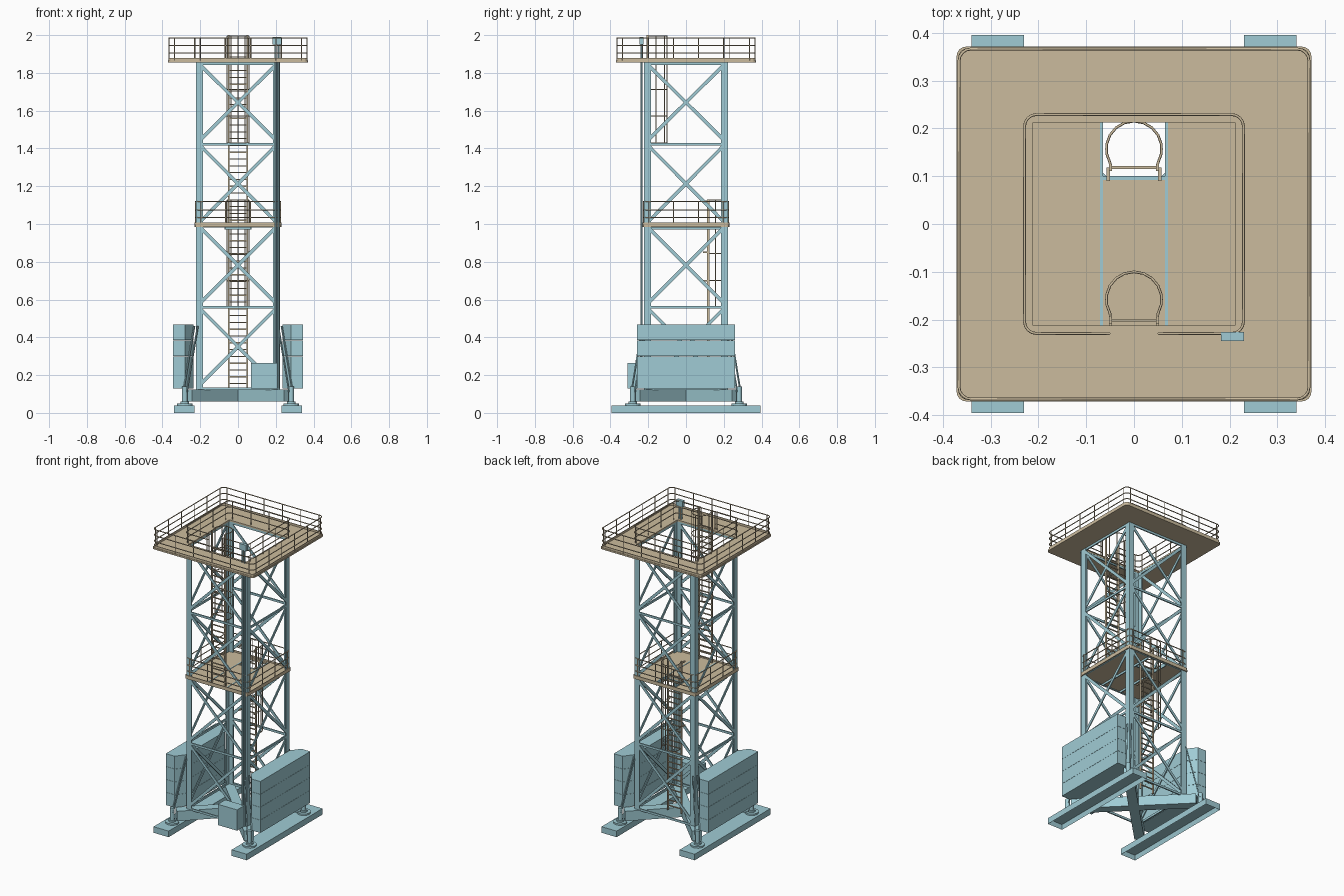
import bpy, bmesh
from math import sin, cos, pi, radians
from mathutils import Vector, Matrix

cube = bpy.data.objects.get("Cube")
if cube:
    bpy.data.objects.remove(cube)


def material(name, rgb):
    m = bpy.data.materials.new(name)
    m.use_nodes = True
    m.diffuse_color = (*rgb, 1)
    m.node_tree.nodes["Principled BSDF"].inputs["Base Color"].default_value = (*rgb, 1)
    return m


BLUE = material("pale blue steel", (0.35, 0.6, 0.66))
TAN = material("tan walkway", (0.6, 0.5, 0.34))
SIGNS = [(sx, sy) for sx in (-1, 1) for sy in (-1, 1)]


def finish(name, bm, mat):
    bmesh.ops.recalc_face_normals(bm, faces=bm.faces)
    me = bpy.data.meshes.new(name)
    bm.to_mesh(me)
    bm.free()
    me.materials.append(mat)
    ob = bpy.data.objects.new(name, me)
    bpy.context.collection.objects.link(ob)
    return ob


def box(bm, x, y, z):
    """Box from (low, high) ranges."""
    lo, hi = Vector((x[0], y[0], z[0])), Vector((x[1], y[1], z[1]))
    mat = Matrix.Translation((lo + hi) / 2) @ Matrix.Diagonal((*(hi - lo), 1))
    return bmesh.ops.create_cube(bm, size=1, matrix=mat)["verts"]


def bar(bm, p, q, thick, width):
    """Rectangular bar between two points."""
    p, q = Vector(p), Vector(q)
    rot = (q - p).to_track_quat('Z', 'Y').to_matrix().to_4x4()
    size = Matrix.Diagonal((thick, width, (q - p).length, 1))
    bmesh.ops.create_cube(bm, size=1, matrix=Matrix.Translation((p + q) / 2) @ rot @ size)


def post(bm, x, y, z0, z1, r, sides=12):
    bmesh.ops.create_cone(bm, cap_ends=True, segments=sides, radius1=r, radius2=r, depth=z1 - z0,
                          matrix=Matrix.Translation((x, y, (z0 + z1) / 2)))


def prism(bm, pts, z0, z1):
    face = bm.faces.new([bm.verts.new((x, y, z0)) for x, y in pts])
    ext = bmesh.ops.extrude_face_region(bm, geom=[face])["geom"]
    bmesh.ops.translate(bm, vec=(0, 0, z1 - z0), verts=[v for v in ext if isinstance(v, bmesh.types.BMVert)])


def rounded_square(h, r):
    """Rounded square outline, starting at the front right corner."""
    pts = []
    for k, (sx, sy) in enumerate([(1, -1), (1, 1), (-1, 1), (-1, -1)]):
        for i in range(5):
            a = (k - 1) * pi / 2 + i * pi / 8
            pts.append((sx * (h - r) + r * cos(a), sy * (h - r) + r * sin(a)))
    return pts


def ring(bm, outer, inner, z0, z1):
    """Flat square frame between two outlines."""
    loops = [[bm.verts.new((x, y, z)) for x, y in pts]
             for pts, z in ((outer, z0), (outer, z1), (inner, z1), (inner, z0))]
    n = len(outer)
    for k in range(4):
        a, b = loops[k], loops[(k + 1) % 4]
        for i in range(n):
            j = (i + 1) % n
            bm.faces.new((a[i], a[j], b[j], b[i]))


def tubes(name, paths, radius, mat):
    """Thin round tubes; each path is (points, closed)."""
    cu = bpy.data.curves.new(name, 'CURVE')
    cu.dimensions = '3D'
    cu.bevel_depth = radius
    cu.bevel_resolution = 1
    cu.use_fill_caps = True
    for pts, closed in paths:
        s = cu.splines.new('POLY')
        s.points.add(len(pts) - 1)
        for sp, p in zip(s.points, pts):
            sp.co = (*p, 1)
        s.use_cyclic_u = closed
    cu.materials.append(mat)
    bpy.context.collection.objects.link(bpy.data.objects.new(name, cu))


# Ground beams: hollow underneath
for side, s in (("left", 1), ("right", -1)):
    bm = bmesh.new()
    box(bm, sorted((s * 0.23, s * 0.34)), (-0.395, 0.395), (0, 0.04))
    bm.normal_update()
    bottom = [f for f in bm.faces if f.normal.z < -0.9]
    bmesh.ops.inset_region(bm, faces=bottom, thickness=0.01)
    bmesh.ops.translate(bm, vec=(0, 0, 0.03), verts=bottom[0].verts)
    finish(side + "_ground_beam", bm, BLUE)

    # Ballast stack: four slabs with cut inner corners
    bm = bmesh.new()
    plan = [(0.345, -0.26), (0.345, 0.26), (0.28, 0.26), (0.235, 0.2), (0.235, -0.2), (0.28, -0.26)]
    for i in range(4):
        z = 0.13 + i * 0.085
        prism(bm, [(s * x, y) for x, y in plan], z, z + 0.084)
    finish(side + "_ballast", bm, BLUE)

# Cross base and jacks
bm = bmesh.new()
for s in (-1, 1):
    bar(bm, (-0.265, -0.265 * s, 0.0925), (0.265, 0.265 * s, 0.0925), 0.06, 0.065)
finish("cross_base", bm, BLUE)
bm = bmesh.new()
for sx, sy in SIGNS:
    x, y = sx * 0.282, sy * 0.282
    post(bm, x, y, 0.04, 0.05, 0.042, 16)
    post(bm, x, y, 0.05, 0.06, 0.022)
    post(bm, x, y, 0.06, 0.14, 0.014)
finish("jacks", bm, BLUE)

# Corner legs: angle sections, with paired stays at the foot
bm = bmesh.new()
stays = bmesh.new()
for sx, sy in SIGNS:
    plan = [(0.222, 0.222), (0.185, 0.222), (0.185, 0.213), (0.213, 0.213), (0.213, 0.185), (0.222, 0.185)]
    prism(bm, [(sx * x, sy * y) for x, y in plan], 0.125, 1.857)
    for d in (-0.009, 0.009):
        bar(stays, (sx * (0.28 + d), sy * (0.28 - d), 0.11), (sx * (0.222 + d), sy * (0.222 - d), 0.46), 0.007, 0.007)
finish("corner_legs", bm, BLUE)
finish("foot_stays", stays, BLUE)

# Lattice: crossed diagonals and horizontals on all four sides
bm = bmesh.new()
levels = [0.135, 0.567, 0.997, 1.43, 1.857]
for k in range(4):
    turn = Matrix.Rotation(k * pi / 2, 3, 'Z')
    for z0, z1 in zip(levels, levels[1:]):
        for s in (-1, 1):
            y = -0.217 + s * 0.002
            bar(bm, turn @ Vector((-0.195 * s, y, z0 + 0.02)), turn @ Vector((0.195 * s, y, z1 - 0.02)), 0.006, 0.018)
    for z in levels:
        bar(bm, turn @ Vector((-0.2, -0.217, z - 0.008)), turn @ Vector((0.2, -0.217, z - 0.008)), 0.008, 0.014)
finish("lattice", bm, BLUE)

# Middle deck with ladder opening
bm = bmesh.new()
deck_z = (0.985, 0.997)
box(bm, (-0.226, 0.226), (-0.226, 0.1), deck_z)
box(bm, (-0.226, 0.226), (0.212, 0.226), deck_z)
for s in (-1, 1):
    box(bm, sorted((s * 0.068, s * 0.226)), (0.1, 0.212), deck_z)
ring(bm, rounded_square(0.229, 0.015), rounded_square(0.225, 0.012), 0.985, 1.008)
finish("middle_deck", bm, TAN)
bm = bmesh.new()
for s in (-1, 1):
    box(bm, sorted((s * 0.065, s * 0.071)), (-0.212, 0.212), (0.972, 0.999))
box(bm, (-0.071, 0.071), (0.092, 0.1), (0.972, 0.999))
finish("deck_beams", bm, BLUE)

# Top deck with toe boards
bm = bmesh.new()
ring(bm, rounded_square(0.371, 0.02), rounded_square(0.212, 0.001), 1.856, 1.866)
ring(bm, rounded_square(0.368, 0.022), rounded_square(0.364, 0.019), 1.866, 1.88)
finish("top_deck", bm, TAN)


# Railings: three rounded rails and evenly spaced posts, with an optional front gap
def railing(name, h, base, heights, count, gap=0):
    loop = rounded_square(h, 0.025)
    if gap:
        loop = [(gap, -h)] + loop + [(-gap, -h)]
    paths = [([(x, y, z) for x, y in loop], not gap) for z in heights]
    reach = h - 0.03
    for k in range(4):
        turn = Matrix.Rotation(k * pi / 2, 3, 'Z')
        for i in range(count):
            t = -reach + 2 * reach * i / (count - 1)
            if gap and k == 0 and abs(t) < gap:
                continue
            p = turn @ Vector((t, -h, base))
            paths.append(([p, (p.x, p.y, heights[-1])], False))
    if gap:
        paths += [([(s * gap, -h, base), (s * gap, -h, heights[-1])], False) for s in (-1, 1)]
    tubes(name, paths, 0.003, TAN)


railing("outer_railing", 0.366, 1.86, (1.905, 1.945, 1.985), 6)
railing("inner_railing", 0.229, 1.86, (1.905, 1.945, 1.985), 4, 0.052)
railing("middle_railing", 0.225, 0.99, (1.035, 1.075, 1.12), 4)


# Ladders with safety cages
def ladder(name, y, z0, z1, cage_z, centre):
    bm = bmesh.new()
    for s in (-1, 1):
        box(bm, sorted((s * 0.046, s * 0.052)), (y - 0.007, y + 0.007), (z0, z1))
    z = z0 + 0.03
    while z < z1 - 0.1:
        box(bm, (-0.047, 0.047), (y - 0.003, y + 0.003), (z - 0.003, z + 0.003))
        z += 0.036
    finish(name, bm, TAN)

    def on_hoop(deg):
        return 0.058 * cos(radians(deg)), centre + 0.058 * sin(radians(deg))

    arc = [(0.049, y)] + [on_hoop(d) for d in range(-30, 211, 20)] + [(-0.049, y)]
    steps = 4
    rows = [cage_z + (z1 - 0.004 - cage_z) * i / steps for i in range(steps + 1)]
    paths = [([(px, py, h) for px, py in arc], False) for h in rows]
    for d in (0, 50, 90, 130, 180):
        px, py = on_hoop(d)
        paths.append(([(px, py, cage_z), (px, py, z1 - 0.004)], False))
    tubes(name + "_cage", paths, 0.0028, TAN)


ladder("lower_ladder", 0.118, 0.125, 1.13, 0.56, 0.157)
ladder("upper_ladder", -0.202, 0.99, 2.0, 1.43, -0.158)

# Ladder brackets
bm = bmesh.new()
for s in (-1, 1):
    for z in (0.7, 0.85, 1.0, 1.12):
        box(bm, sorted((s * 0.05, s * 0.058)), (0.09, 0.118), (z - 0.004, z + 0.004))
    for z in (1.15, 1.43, 1.7):
        box(bm, sorted((s * 0.046, s * 0.052)), (-0.22, -0.2), (z - 0.004, z + 0.004))
finish("ladder_brackets", bm, TAN)

# Control box, riser conduits and top junction box
bm = bmesh.new()
box(bm, (0.07, 0.21), (-0.31, -0.232), (0.128, 0.265))
finish("control_box", bm, BLUE)
bm = bmesh.new()
for x in (0.198, 0.214):
    post(bm, x, -0.235, 0.13, 1.96, 0.006, 10)
finish("riser_conduits", bm, BLUE)
bm = bmesh.new()
box(bm, (0.182, 0.23), (-0.245, -0.226), (1.95, 1.99))
finish("junction_box", bm, BLUE)
